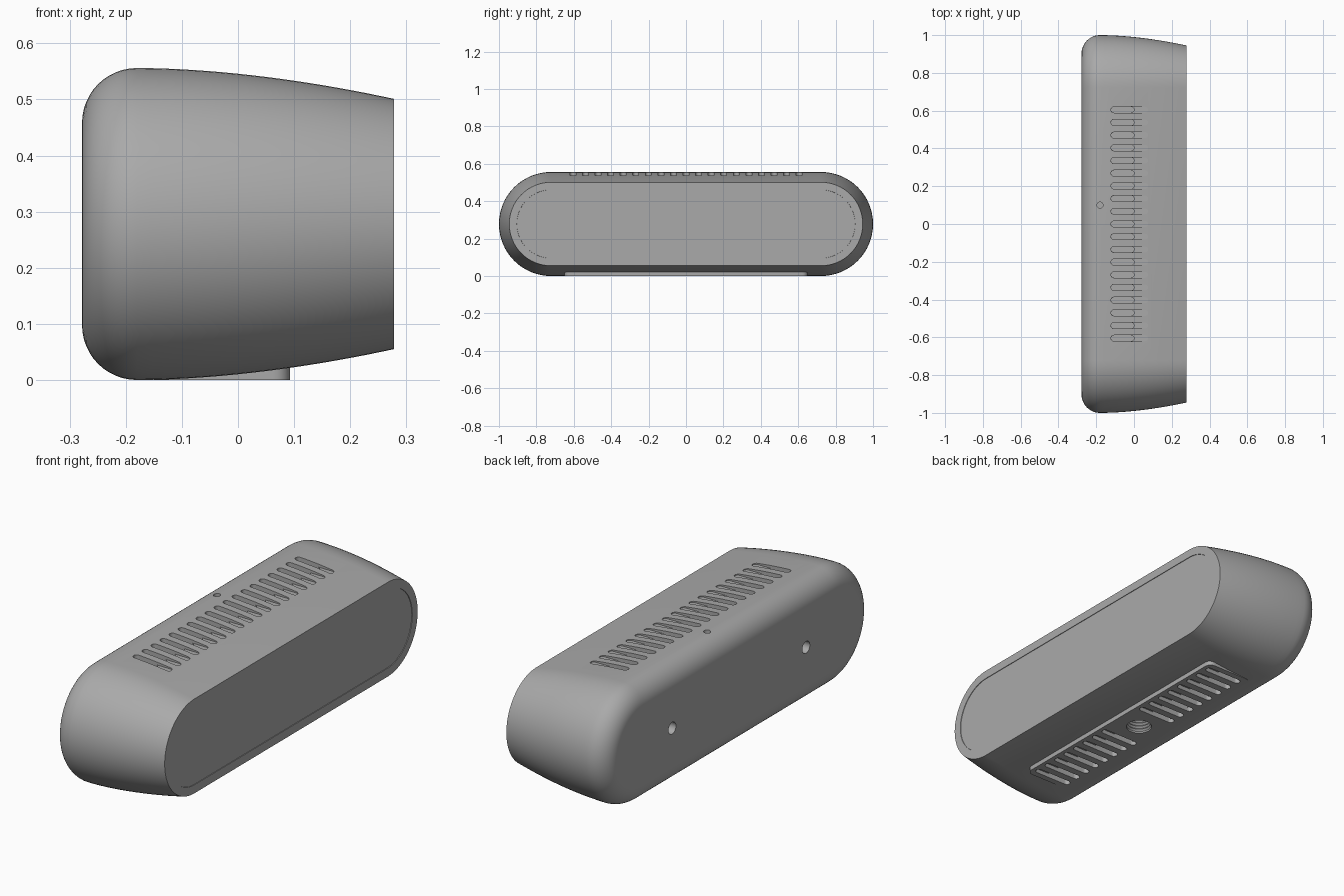
import bpy, bmesh, math
from mathutils import Vector

old = bpy.data.objects.get("Cube")
if old:
    bpy.data.objects.remove(old, do_unlink=True)

R, HALF, MID = 0.278, 0.722, 0.278      # end radius, straight half length, mid height

grey = bpy.data.materials.new("matte grey")
grey.use_nodes = True
grey.diffuse_color = (0.4, 0.4, 0.4, 1)
grey.node_tree.nodes["Principled BSDF"].inputs["Base Color"].default_value = grey.diffuse_color


def loft(bm, rings):
    """Skin a list of closed point rings and cap both ends."""
    loops = [[bm.verts.new(p) for p in ring] for ring in rings]
    for a, b in zip(loops, loops[1:]):
        for i in range(len(a)):
            j = (i + 1) % len(a)
            bm.faces.new((a[i], a[j], b[j], b[i]))
    bm.faces.new(loops[0][::-1])
    bm.faces.new(loops[-1])


def finish(name, bm):
    bmesh.ops.recalc_face_normals(bm, faces=bm.faces)
    mesh = bpy.data.meshes.new(name)
    bm.to_mesh(mesh)
    bm.free()
    mesh.materials.append(grey)
    obj = bpy.data.objects.new(name, mesh)
    bpy.context.collection.objects.link(obj)
    return obj


def capsule(half, r, steps):
    """Outline of two half circles joined by straight sides."""
    pts = []
    for side in (1, -1):
        for k in range(steps + 1):
            a = -math.pi / 2 + math.pi * k / steps
            pts.append((side * (half + r * math.cos(a)), side * r * math.sin(a)))
    return pts


def circle(r, n=32):
    return [(r * math.cos(k * math.tau / n), r * math.sin(k * math.tau / n)) for k in range(n)]


def combine(target, tool, operation):
    mod = target.modifiers.new(tool.name, "BOOLEAN")
    mod.object, mod.operation, mod.solver = tool, operation, "EXACT"
    bpy.context.view_layer.objects.active = target
    bpy.ops.object.modifier_apply(modifier=mod.name)
    bpy.data.objects.remove(tool, do_unlink=True)


# Casing: rounded back edge, gently tapering sides, shallow inset front panel
fillet = 0.098
profile = []
for k in range(13):
    a = math.pi / 2 * k / 12
    profile.append((-0.18 - fillet * math.cos(a), fillet * (1 - math.sin(a))))
for k in range(1, 19):
    t = k / 18
    profile.append((-0.18 + 0.458 * t, 0.055 * t ** 1.8))
profile += [(0.278, 0.095), (0.2755, 0.0955)]
bm = bmesh.new()
loft(bm, [[(x, y, MID + z) for y, z in capsule(HALF, R - inset, 32)] for x, inset in profile])
casing = finish("casing", bm)

# Foot: rounded slab that levels the tapering underside
corner, x0, x1, y1 = 0.03, -0.15, 0.093, 0.65
outline = []
for quarter, (cx, cy) in enumerate([(x1, y1), (x0, y1), (x0, -y1), (x1, -y1)]):
    cx += -corner if cx > 0 else corner
    cy += -corner if cy > 0 else corner
    for k in range(7):
        a = math.pi / 2 * (quarter + k / 6)
        outline.append((cx + corner * math.cos(a), cy + corner * math.sin(a)))
bm = bmesh.new()
loft(bm, [[(x, y, z) for x, y in outline] for z in (0, 0.1)])
combine(casing, finish("foot", bm), "UNION")


# Vent slots above and below, cut shallow along their length and deeper at the back
def slots(name, start, end, top_z, low_z):
    bm = bmesh.new()
    r = 0.016
    centre, half = (start + end) / 2, (end - start) / 2 - r
    for i in range(-9, 10):
        shape = [(centre + x, i * 0.0672 + y) for x, y in capsule(half, r, 8)]
        loft(bm, [[(x, y, z) for x, y in shape] for z in (top_z, 0.6)])
        if abs(i) > 1:
            loft(bm, [[(x, y, z) for x, y in shape] for z in (-0.05, low_z)])
    return finish(name, bm)


combine(casing, slots("shallow_slots", -0.122, 0.075, 0.533, 0.02), "DIFFERENCE")
combine(casing, slots("deep_slots", -0.1215, 0.0, 0.505, 0.05), "DIFFERENCE")

# Small openings: top pin hole, two rear mounting holes, ridged mount socket below
bm = bmesh.new()
loft(bm, [[(-0.18 + x, 0.1 + y, z) for x, y in circle(0.016)] for z in (0.53, 0.6)])
for side in (-1, 1):
    loft(bm, [[(d, side * 0.5 + y, MID + z) for y, z in circle(0.028)] for d in (-0.3, -0.22)])
ridges = [(-0.05, 0.058)] + [(0.008 * k, 0.058 if k % 2 else 0.05) for k in range(1, 9)]
loft(bm, [[(-0.03 + x, y, z) for x, y in circle(r)] for z, r in ridges])
combine(casing, finish("openings", bm), "DIFFERENCE")

# Smooth the curved walls, keep cut edges crisp
bpy.ops.object.select_all(action="DESELECT")
casing.select_set(True)
bpy.context.view_layer.objects.active = casing
bpy.ops.object.shade_smooth_by_angle(angle=math.radians(30))
